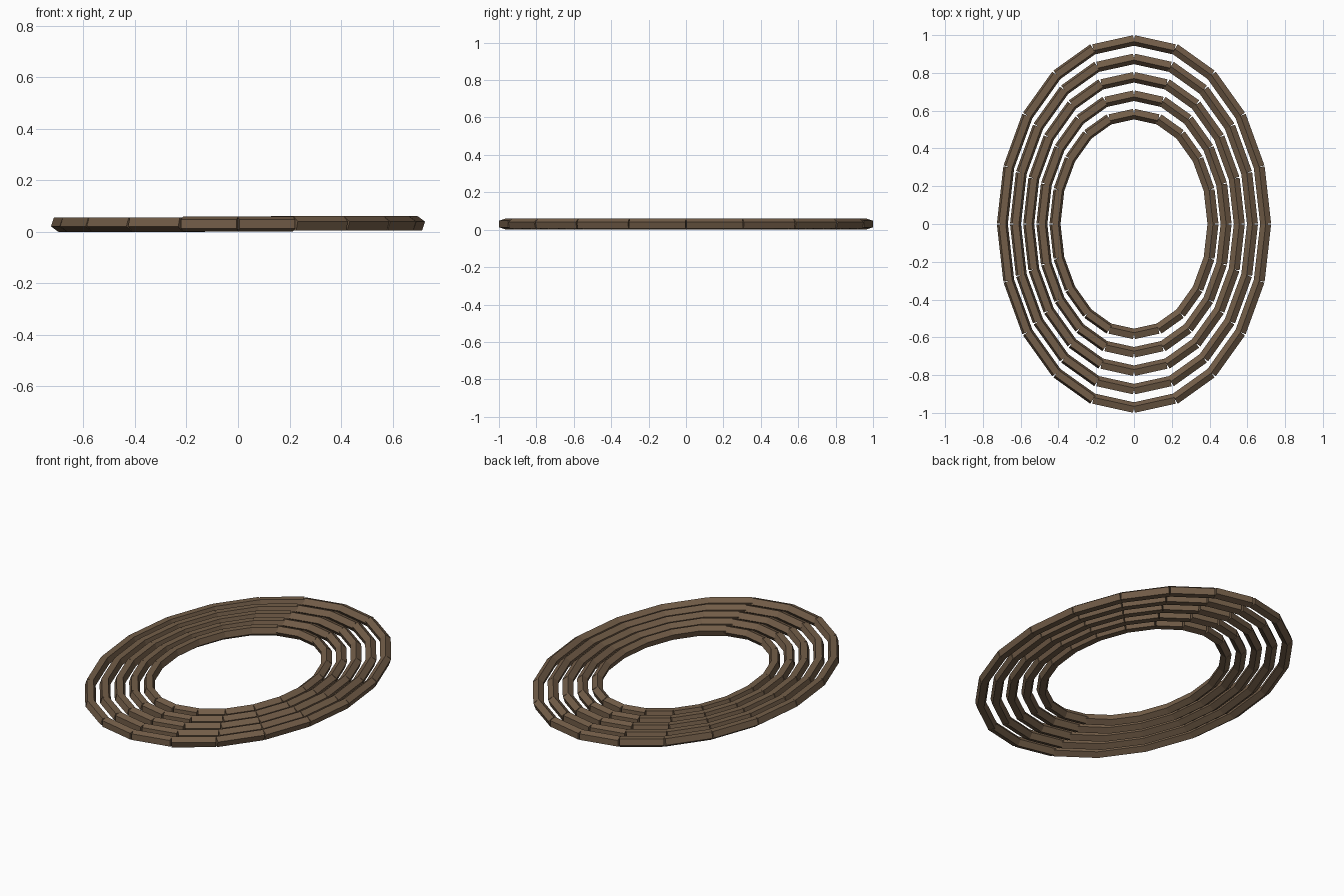
import bpy, bmesh, math
from mathutils import Vector

if "Cube" in bpy.data.objects:
    bpy.data.objects.remove(bpy.data.objects["Cube"])

A, B, R = 0.697, 0.975, 0.0305   # outer ellipse half-axes, bar radius
SEGS, SIDES = 20, 5

wood = bpy.data.materials.new("brown_wood")
wood.diffuse_color = (0.17, 0.11, 0.065, 1)
wood.use_nodes = True
wood.node_tree.nodes["Principled BSDF"].inputs["Base Color"].default_value = wood.diffuse_color


def add_bar(bm, p, q):
    # five-sided straight bar from p to q, with flat end caps
    d = (q - p).normalized()
    ref = Vector((0, 0, 1)) if abs(d.x) > 0.9 else Vector((1, 0, 0))
    u = d.cross(ref).normalized()
    v = d.cross(u)
    ring = []
    for end in (p, q):
        ring.append([bm.verts.new(end + R * (math.cos(t) * u + math.sin(t) * v))
                     for t in (2 * math.pi * k / SIDES for k in range(SIDES))])
    for k in range(SIDES):
        j = (k + 1) % SIDES
        bm.faces.new((ring[0][k], ring[0][j], ring[1][j], ring[1][k]))
    bm.faces.new(ring[0][::-1])
    bm.faces.new(ring[1])


# five concentric oval hoops, each made of short straight bars
for i in range(5):
    s = 1 - 0.1 * i
    # clockwise points, starting at the back
    pts = [Vector((A * s * math.sin(t), B * s * math.cos(t), R))
           for t in (2 * math.pi * k / SEGS for k in range(SEGS))]
    bm = bmesh.new()
    for k in range(SEGS):
        add_bar(bm, pts[k], pts[(k + 1) % SEGS])
    bmesh.ops.recalc_face_normals(bm, faces=bm.faces)
    mesh = bpy.data.meshes.new(f"oval_hoop_{i + 1}")
    bm.to_mesh(mesh)
    bm.free()
    mesh.materials.append(wood)
    bpy.context.collection.objects.link(bpy.data.objects.new(mesh.name, mesh))
